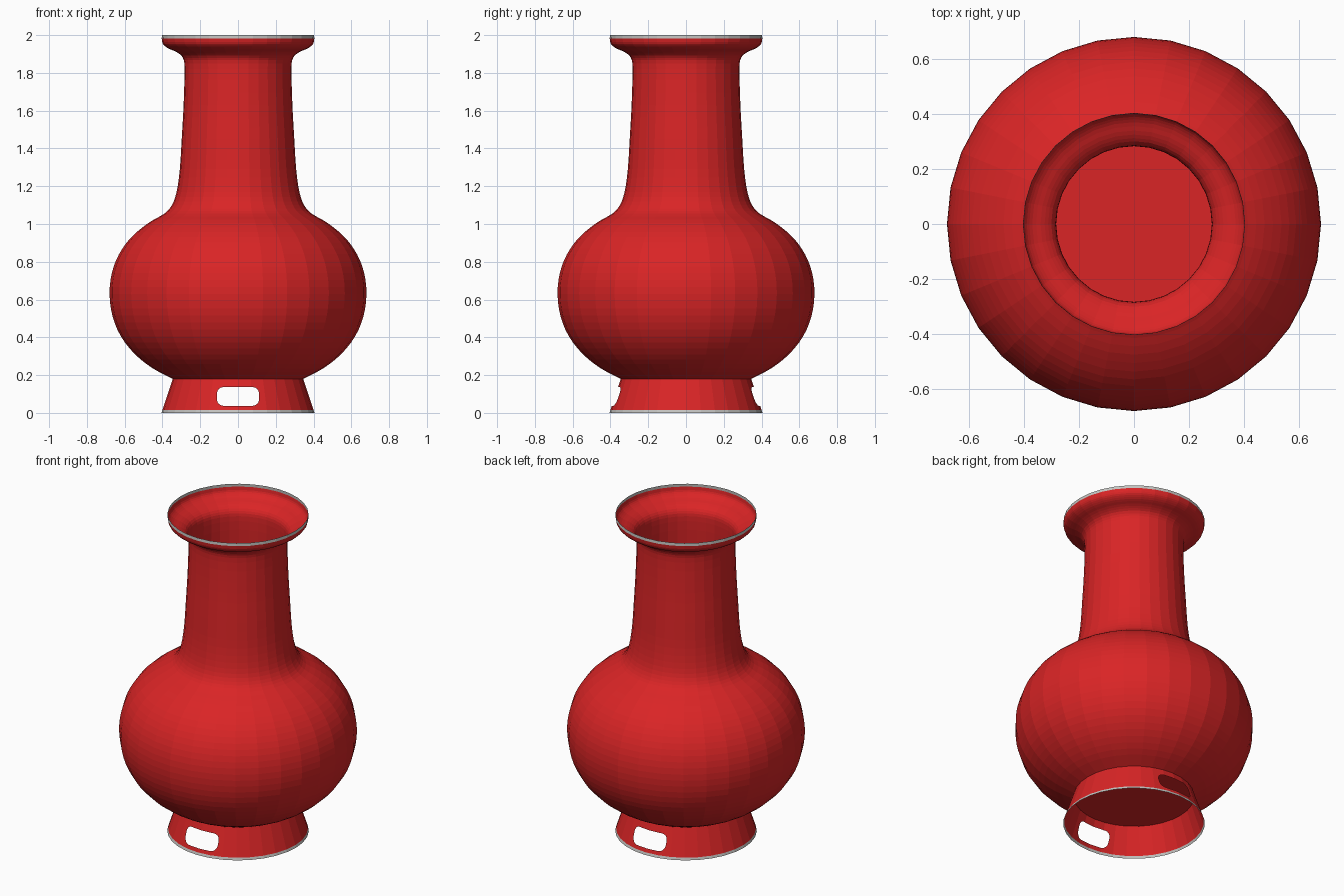
import bpy, bmesh, math
from mathutils import Vector

if "Cube" in bpy.data.objects:
    bpy.data.objects.remove(bpy.data.objects["Cube"])

SIDES = 32


def material(name, rgb):
    m = bpy.data.materials.new(name)
    m.diffuse_color = (*rgb, 1)
    m.use_nodes = True
    m.node_tree.nodes["Principled BSDF"].inputs["Base Color"].default_value = m.diffuse_color
    return m


red = material("red glaze", (0.70, 0.018, 0.019))
grey = material("grey trim", (0.55, 0.55, 0.53))


def smooth_profile(pts, n=3):
    """Catmull-Rom curve through the profile points."""
    p = [Vector(q) for q in pts]
    p = [2 * p[0] - p[1]] + p + [2 * p[-1] - p[-2]]
    out = []
    for a, b, c, d in zip(p, p[1:], p[2:], p[3:]):
        for i in range(n):
            t = i / n
            out.append(0.5 * (2 * b + (c - a) * t + (2 * a - 5 * b + 4 * c - d) * t * t
                              + (3 * b - a - 3 * c + d) * t ** 3))
    return out + [p[-2]]


def lathe(profile, floor=False):
    """Revolve (radius, z) points into a thin 32-sided shell."""
    bm = bmesh.new()
    rings = []
    for r, z in profile:
        rings.append([bm.verts.new((r * math.cos(2 * math.pi * k / SIDES),
                                    r * math.sin(2 * math.pi * k / SIDES), z))
                      for k in range(SIDES)])
    for lo, hi in zip(rings, rings[1:]):
        for k in range(SIDES):
            j = (k + 1) % SIDES
            bm.faces.new((lo[k], lo[j], hi[j], hi[k]))
    if floor:
        bm.faces.new(rings[0][::-1])
    return bm


def finish(bm, name, mat):
    me = bpy.data.meshes.new(name)
    bm.to_mesh(me)
    bm.free()
    me.materials.append(mat)
    ob = bpy.data.objects.new(name, me)
    bpy.context.collection.objects.link(ob)
    return ob


# Bulb, neck and flared lip, closed by a floor
body = [(0.345, 0.18), (0.45, 0.235), (0.545, 0.31), (0.62, 0.405), (0.665, 0.515),
        (0.68, 0.63), (0.668, 0.74), (0.63, 0.84), (0.565, 0.93), (0.475, 1.005),
        (0.39, 1.055), (0.35, 1.10), (0.325, 1.17), (0.308, 1.29), (0.298, 1.45),
        (0.288, 1.63), (0.283, 1.82), (0.292, 1.88), (0.325, 1.91), (0.37, 1.93),
        (0.397, 1.953), (0.404, 1.982)]
finish(lathe(smooth_profile(body), floor=True), "vase_body", red)

# Grey edge of the mouth
finish(lathe([(0.404, 1.982), (0.403, 2.0)]), "mouth_trim", grey)

# Grey edge of the foot
finish(lathe([(0.405, 0.0), (0.40, 0.015)]), "foot_trim", grey)

# Flared foot ring with a rounded slot through front and back
foot = lathe([(0.40, 0.015), (0.345, 0.18)])
cx, cz, hw, hh, rad = 0.0, 0.087, 0.112, 0.05, 0.036
slot = []
for q, (sx, sz) in enumerate([(1, 1), (-1, 1), (-1, -1), (1, -1)]):
    for i in range(5):
        a = math.radians(90 * q + 22.5 * i)
        slot.append((cx + sx * (hw - rad) + rad * math.cos(a),
                     cz + sz * (hh - rad) + rad * math.sin(a)))
planes = []
for (x0, z0), (x1, z1) in zip(slot, slot[1:] + slot[:1]):
    planes.append((Vector((x0, 0, z0)), Vector((z1 - z0, 0, x0 - x1)).normalized()))
for co, no in planes:
    near = [f for f in foot.faces if abs(f.calc_center_median().x) < 0.2]
    edges = {e for f in near for e in f.edges}
    verts = {v for f in near for v in f.verts}
    bmesh.ops.bisect_plane(foot, geom=near + list(edges) + list(verts),
                           dist=1e-5, plane_co=co, plane_no=no)
inside = [f for f in foot.faces
          if all((f.calc_center_median() - co).dot(no) < 0 for co, no in planes)]
bmesh.ops.delete(foot, geom=inside, context='FACES')
finish(foot, "foot_ring", red)
